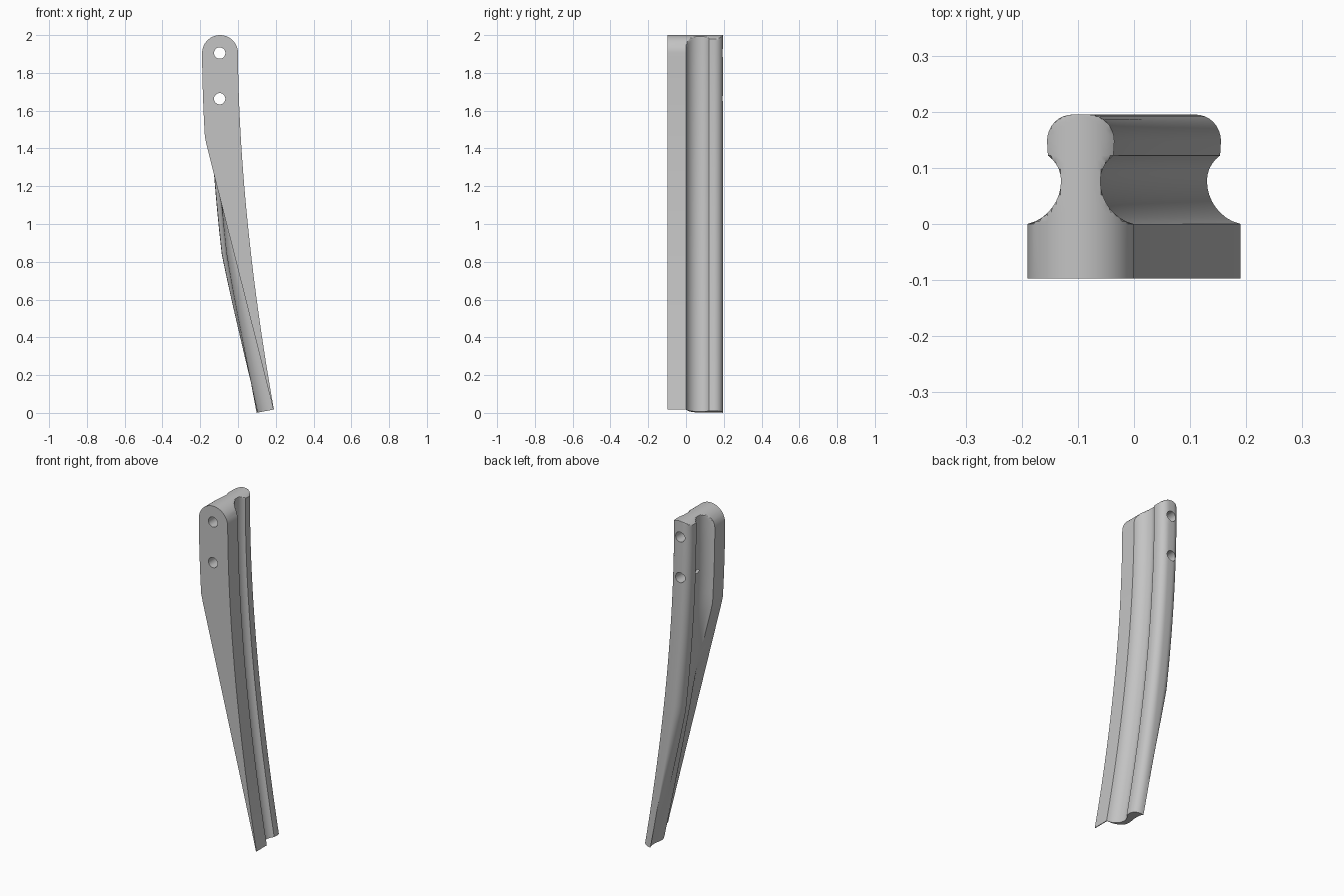
import bpy, bmesh, math
from mathutils import Matrix

cube = bpy.data.objects.get("Cube")
if cube:
    bpy.data.objects.remove(cube)

BASE, TOP, R = 0.018, 2.0, 0.095
DOME_Z = TOP - R
WIDTH = 2 * R


def curve_x(z):
    """Outer curved edge of the front plate."""
    return WIDTH * (max(0, DOME_Z - z) / (DOME_Z - BASE)) ** 1.77


def plate_width(z):
    """Front plate: full width above, tapered to a point below."""
    taper_x = 0.187 - 0.364 * (z - 0.02) / 1.44
    return min(WIDTH, max(0.004, curve_x(z) - taper_x))


# Moulding profile: (inset from the plate edge, y, kind)
profile = [(0, -0.097, "plate"), (0, 0, "plate")]
for i in range(1, 9):
    a = math.radians(74) * (1 - i / 8)
    profile.append((-0.02 + 0.08 * math.cos(a), 0.077 - 0.08 * math.sin(a), "cove"))
for i in range(1, 6):
    a = math.radians(55) * i / 5
    profile.append((0.005 + 0.055 * math.cos(a), 0.077 + 0.055 * math.sin(a), "bead"))
for i in range(9):
    a = math.pi / 2 * i / 8
    profile.append((0.035 + 0.045 * (1 - math.cos(a)), 0.148 + 0.047 * math.sin(a), "bead"))


def section(bm, z):
    """One cross-section, as matching right and left vertex rows."""
    shrink = min(1, 0.37 + 0.75 * z)
    tilt = 0.2 * max(0, 1 - z / 0.4)
    half = math.sqrt(max(0, R * R - max(0, z - DOME_Z) ** 2))
    edge, rows = curve_x(z), ([], [])
    for inset, y, kind in profile:
        if kind == "plate":
            thick = plate_width(z)
        elif kind == "cove":
            g = inset / 0.06
            thick = plate_width(z) * (1 - g) + 0.07 * shrink * g
        else:
            thick = (WIDTH - 2 * inset) * shrink
        for row, x in zip(rows, (edge - inset, edge - inset - thick)):
            if z >= DOME_Z:
                x = max(-R - half, min(-R + half, x))
            row.append(bm.verts.new((x, y, z - tilt * (edge - x))))
    return rows


# Curved, moulded leg with a round top
heights = [BASE + (1.46 - BASE) * i / 28 for i in range(29)]
heights += [1.46 + (DOME_Z - 1.46) * i / 8 for i in range(1, 9)]
heights += [DOME_Z + R * math.sin(math.pi / 2 * i / 16) for i in range(1, 17)]
bm = bmesh.new()
rings = [section(bm, z) for z in heights]
n = len(profile)
for (r0, l0), (r1, l1) in zip(rings, rings[1:]):
    loop0, loop1 = r0 + l0[::-1], r1 + l1[::-1]
    for i in range(2 * n):
        j = (i + 1) % (2 * n)
        bm.faces.new((loop0[i], loop0[j], loop1[j], loop1[i]))
right, left = rings[0]
for i in range(n - 1):
    bm.faces.new((right[i], left[i], left[i + 1], right[i + 1]))
bmesh.ops.remove_doubles(bm, verts=bm.verts, dist=0.00001)
bmesh.ops.recalc_face_normals(bm, faces=bm.faces)
mesh = bpy.data.meshes.new("curved_leg")
bm.to_mesh(mesh)
bm.free()
leg = bpy.data.objects.new("curved_leg", mesh)
bpy.context.collection.objects.link(leg)

grey = bpy.data.materials.new("plain_grey")
grey.use_nodes = True
colour = (0.55, 0.55, 0.55, 1)
grey.diffuse_color = colour
grey.node_tree.nodes["Principled BSDF"].inputs["Base Color"].default_value = colour
mesh.materials.append(grey)

# Two bolt holes through the top
bm = bmesh.new()
for z in (1.905, 1.663):
    place = Matrix.Translation((-0.097, 0.05, z)) @ Matrix.Rotation(math.pi / 2, 4, "X")
    bmesh.ops.create_cone(bm, cap_ends=True, segments=32, radius1=0.03,
                          radius2=0.03, depth=0.6, matrix=place)
cut_mesh = bpy.data.meshes.new("hole_cutter")
bm.to_mesh(cut_mesh)
bm.free()
cut_mesh.materials.append(grey)
cutter = bpy.data.objects.new("hole_cutter", cut_mesh)
bpy.context.collection.objects.link(cutter)

bpy.ops.object.select_all(action="DESELECT")
bpy.context.view_layer.objects.active = leg
leg.select_set(True)
holes = leg.modifiers.new("bolt_holes", "BOOLEAN")
holes.operation, holes.solver, holes.object = "DIFFERENCE", "EXACT", cutter
bpy.ops.object.modifier_apply(modifier=holes.name)
bpy.data.objects.remove(cutter)
bpy.ops.object.shade_smooth_by_angle(angle=math.radians(30))
